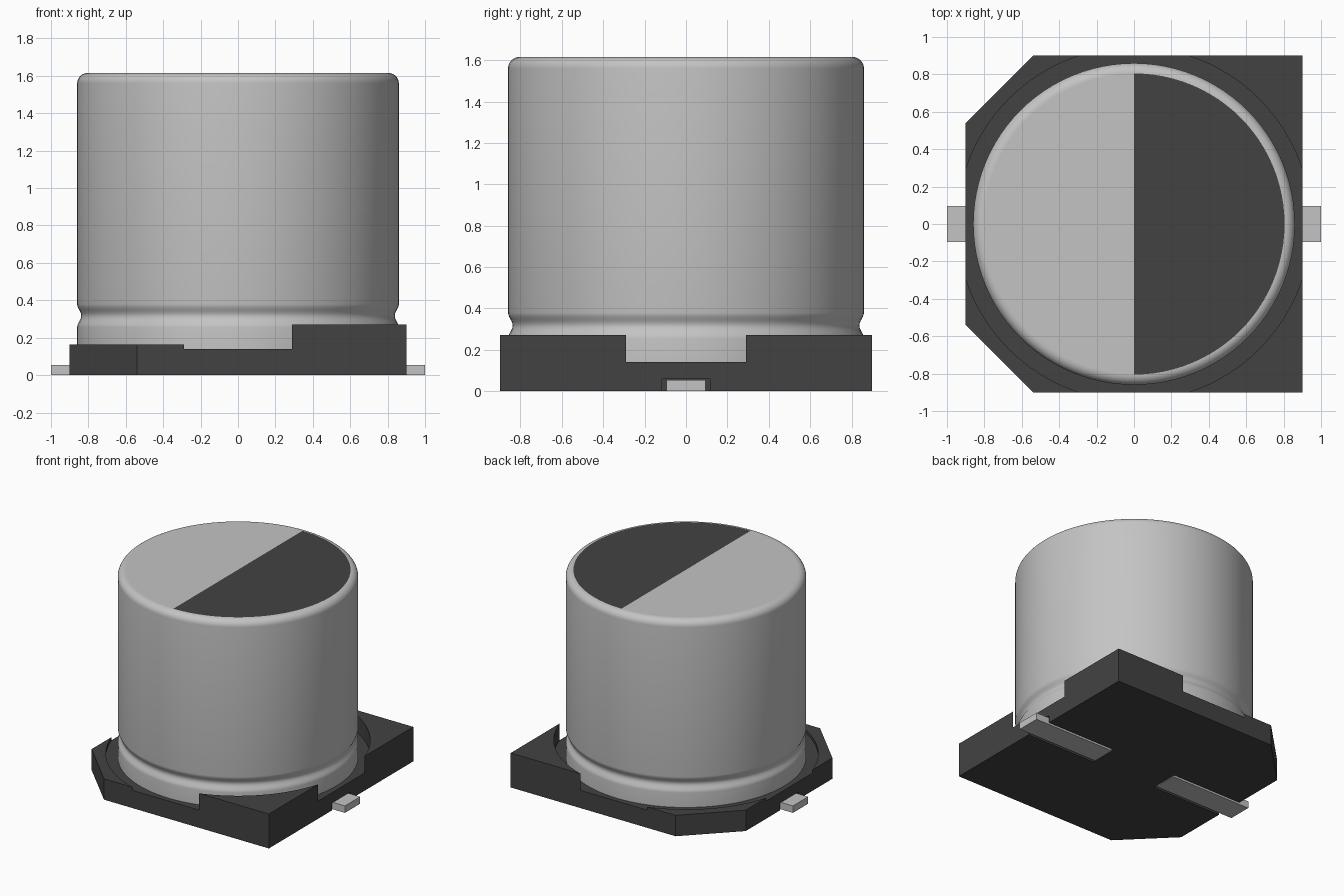
import bpy, bmesh, math

if "Cube" in bpy.data.objects:
    bpy.data.objects.remove(bpy.data.objects["Cube"], do_unlink=True)


def material(name, value):
    m = bpy.data.materials.new(name)
    m.use_nodes = True
    col = (value, value, value, 1.0)
    m.diffuse_color = col
    bsdf = next(n for n in m.node_tree.nodes if n.type == 'BSDF_PRINCIPLED')
    bsdf.inputs["Base Color"].default_value = col
    bsdf.inputs["Roughness"].default_value = 0.5
    return m


ALUMINIUM = material("aluminium", 0.55)
BLACK = material("black_plastic", 0.055)
TIN = material("tinned_lead", 0.55)


def finish(name, bm, *mats):
    bmesh.ops.recalc_face_normals(bm, faces=bm.faces)
    me = bpy.data.meshes.new(name)
    bm.to_mesh(me)
    bm.free()
    ob = bpy.data.objects.new(name, me)
    bpy.context.collection.objects.link(ob)
    for m in mats:
        me.materials.append(m)
    return ob


def box(name, x0, x1, y0, y1, z0, z1, mat):
    bm = bmesh.new()
    bmesh.ops.create_cube(bm, size=1)
    for v in bm.verts:
        v.co.x = x1 if v.co.x > 0 else x0
        v.co.y = y1 if v.co.y > 0 else y0
        v.co.z = z1 if v.co.z > 0 else z0
    return finish(name, bm, mat)


# --- Base: chamfered plate with four raised corners around a round seat ---
HALF, NOTCH, CHAMFER = 0.90, 0.29, 0.54
FLOOR, LOW, HIGH = 0.14, 0.165, 0.272
seat_r = math.hypot(HALF, NOTCH)
a0 = math.atan2(NOTCH, HALF)
ARC = 16

bm = bmesh.new()
seat, outline, corners = [], [], []
for q in range(4):
    turn = q * math.pi / 2

    def vert(x, y):
        c, s = round(math.cos(turn)), round(math.sin(turn))
        return bm.verts.new((x * c - y * s, x * s + y * c, FLOOR))

    arc = []
    for i in range(ARC + 1):
        a = a0 + (math.pi / 2 - 2 * a0) * i / ARC
        arc.append(vert(seat_r * math.cos(a), seat_r * math.sin(a)))
    chamfered = q in (1, 2)
    tip = [vert(HALF, CHAMFER), vert(CHAMFER, HALF)] if chamfered else [vert(HALF, HALF)]
    seat += arc
    outline += [arc[0]] + tip + [arc[-1]]
    corners.append((bm.faces.new([arc[0]] + tip + arc[:0:-1]), LOW if chamfered else HIGH))
bm.faces.new(seat)
bottom = [bm.verts.new((v.co.x, v.co.y, 0)) for v in outline]
n = len(outline)
for i in range(n):
    j = (i + 1) % n
    bm.faces.new((outline[i], outline[j], bottom[j], bottom[i]))
bm.faces.new(bottom[::-1])
for face, top in corners:
    res = bmesh.ops.extrude_face_region(bm, geom=[face])
    for v in res["geom"]:
        if isinstance(v, bmesh.types.BMVert):
            v.co.z = top
    if face.is_valid:
        bmesh.ops.delete(bm, geom=[face], context='FACES_ONLY')
base = finish("base", bm, BLACK)

# --- Leads, each in a shallow channel under the base ---
for side, sx in (("left", 1), ("right", -1)):
    x0, x1 = sorted((sx * 0.29, sx * 1.0))
    box(side + "_lead", x0, x1, -0.095, 0.095, 0.0, 0.055, TIN)
    c0, c1 = sorted((sx * 0.285, sx * 1.1))
    cutter = box("channel_cutter", c0, c1, -0.115, 0.115, -0.1, 0.058, BLACK)
    cutter.hide_render = True
    mod = base.modifiers.new("channel", 'BOOLEAN')
    mod.operation, mod.solver, mod.object = 'DIFFERENCE', 'EXACT', cutter
    bpy.context.view_layer.objects.active = base
    bpy.ops.object.modifier_apply(modifier=mod.name)
    bpy.data.objects.remove(cutter, do_unlink=True)

# --- Can: lathed profile with a rolled groove and rounded rim ---
R, TOP, FILLET, SEG = 0.86, 1.615, 0.055, 96
profile = [(R, FLOOR), (R, 0.255)]
for i in range(1, 12):
    t = i / 12
    profile.append((R - 0.022 * math.sin(math.pi * t) ** 2, 0.255 + 0.125 * t))
profile.append((R, 0.38))
for i in range(9):
    a = math.pi / 2 * i / 8
    profile.append((R - FILLET + FILLET * math.cos(a), TOP - FILLET + FILLET * math.sin(a)))

bm = bmesh.new()
angles = [-math.pi / 2 + 2 * math.pi * i / SEG for i in range(SEG)]
rings = [[bm.verts.new((r * math.cos(a), r * math.sin(a), z)) for a in angles] for r, z in profile]
for lo, hi in zip(rings, rings[1:]):
    for i in range(SEG):
        j = (i + 1) % SEG
        bm.faces.new((lo[i], lo[j], hi[j], hi[i]))
bm.faces.new(rings[0][::-1])
# Top disc in two halves, the +x half being the polarity mark
rim = rings[-1]
bm.faces.new(rim[:SEG // 2 + 1]).material_index = 1
bm.faces.new(rim[SEG // 2:] + rim[:1])
can = finish("can", bm, ALUMINIUM, BLACK)

bpy.ops.object.select_all(action='DESELECT')
can.select_set(True)
bpy.context.view_layer.objects.active = can
bpy.ops.object.shade_smooth_by_angle(angle=math.radians(35))
for p in can.data.polygons:
    if len(p.vertices) > 4:
        p.use_smooth = False
